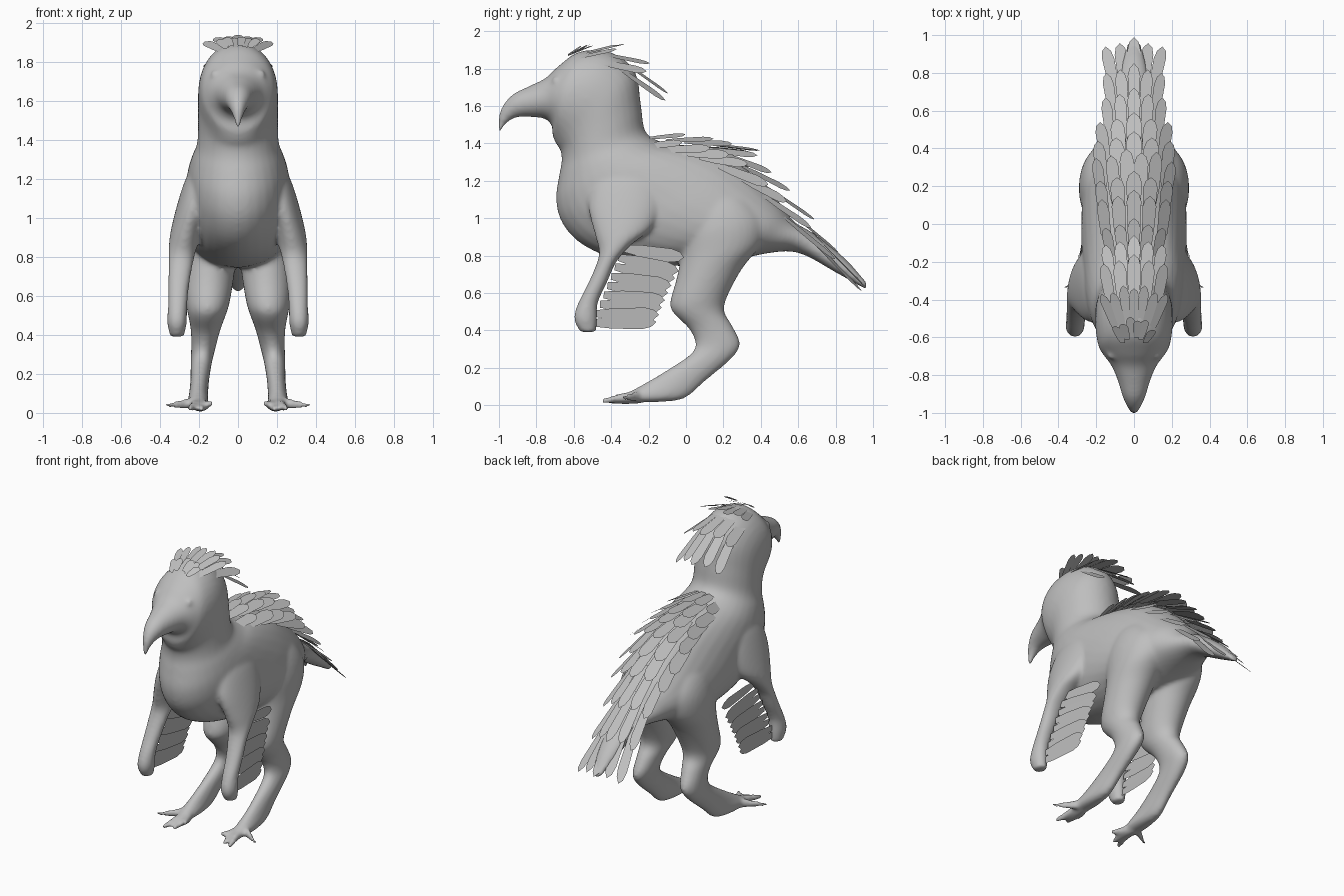
import bpy, bmesh, math
from mathutils import Vector

grey = bpy.data.materials.new("plain_grey")
grey.diffuse_color = (0.52, 0.52, 0.52, 1)


def finish(bm, name):
    mesh = bpy.data.meshes.new(name)
    bm.to_mesh(mesh)
    bm.free()
    mesh.materials.append(grey)
    obj = bpy.data.objects.new(name, mesh)
    bpy.context.collection.objects.link(obj)
    return obj


def skin_rings(bm, rings):
    """Bridge closed rings of points into a capped shell."""
    n = len(rings[0])
    vs = [[bm.verts.new(p) for p in r] for r in rings]
    faces = [bm.faces.new(vs[0]), bm.faces.new(vs[-1])]
    for a, b in zip(vs, vs[1:]):
        for i in range(n):
            j = (i + 1) % n
            faces.append(bm.faces.new((a[i], a[j], b[j], b[i])))
    bmesh.ops.recalc_face_normals(bm, faces=faces)


def smooth_path(rows, steps=4):
    """Catmull-Rom interpolation between rows of numbers."""
    out = []
    for i in range(len(rows) - 1):
        quad = [rows[max(0, min(len(rows) - 1, i + k))] for k in (-1, 0, 1, 2)]
        for s in range(steps):
            t = s / steps
            out.append([b + .5 * t * (c - a + t * (2*a - 5*b + 4*c - d + t * (3*(b - c) + d - a)))
                        for a, b, c, d in zip(*quad)])
    return out + [rows[-1]]


def loft(bm, sections, side=1, n=32):
    """Section: front y, z, back y, z, centre x, half width."""
    rings = []
    for y1, z1, y2, z2, x, w in smooth_path(sections):
        ring = []
        for i in range(n):
            a = 2 * math.pi * i / n
            k = (1 + math.cos(a)) / 2
            ring.append((side * (x + w * math.sin(a)),
                         y1 + (y2 - y1) * k, z1 + (z2 - z1) * k))
        rings.append(ring)
    skin_rings(bm, rings)


def toe(bm, points, radii, side):
    """Tapered toe with upright rings."""
    rings = []
    for (x, y, z), r in zip(points, radii):
        rings.append([(side * (x + r * math.cos(i * math.pi / 5)), y,
                       z + r * math.sin(i * math.pi / 5)) for i in range(10)])
    skin_rings(bm, rings)


def feather(bm, root, tip, across, half):
    """Flat blade, widest near its blunt pointed end."""
    root, tip = Vector(root), Vector(tip)
    across = Vector(across).normalized()
    shape = [(0, .5), (.3, .85), (.78, 1), (.92, .7)]
    pts = [root.lerp(tip, t) + across * half * w for t, w in shape] + [tip]
    pts += [root.lerp(tip, t) - across * half * w for t, w in reversed(shape)]
    bm.faces.new([bm.verts.new(p) for p in pts])


# Beak, head, neck, trunk and tail
TRUNK = [
    (-1.0, 1.45, -1.006, 1.49, 0, .012), (-.955, 1.51, -.992, 1.58, 0, .032),
    (-.90, 1.54, -.93, 1.66, 0, .06), (-.82, 1.54, -.83, 1.71, 0, .088),
    (-.75, 1.53, -.75, 1.75, 0, .12), (-.715, 1.49, -.68, 1.815, 0, .158),
    (-.715, 1.45, -.57, 1.89, 0, .188), (-.705, 1.42, -.41, 1.89, 0, .203),
    (-.69, 1.39, -.275, 1.79, 0, .205), (-.67, 1.36, -.24, 1.60, 0, .205),
    (-.665, 1.30, -.215, 1.46, 0, .21), (-.68, 1.22, -.12, 1.405, 0, .235),
    (-.695, 1.10, 0, 1.39, 0, .255), (-.665, .98, .12, 1.365, 0, .267),
    (-.57, .87, .25, 1.315, 0, .275), (-.40, .79, .35, 1.24, 0, .28),
    (-.15, .75, .45, 1.14, 0, .27), (.15, .75, .52, 1.06, 0, .23),
    (.42, .81, .58, .98, 0, .155), (.60, .815, .68, .92, 0, .10),
    (.80, .71, .85, .785, 0, .07), (.96, .62, .97, .65, 0, .035)]

# Thigh, shank and foot
LEG = [
    (.08, 1.20, .28, 1.18, .13, .04), (.01, 1.10, .36, 1.08, .14, .11),
    (-.04, .95, .42, .98, .145, .143),
    (-.03, .80, .40, .86, .15, .14), (-.05, .68, .30, .73, .15, .13),
    (-.085, .55, .22, .58, .155, .112), (-.065, .49, .205, .50, .16, .095),
    (.015, .41, .245, .43, .167, .075), (.05, .33, .29, .33, .178, .062),
    (.02, .27, .245, .25, .188, .055), (-.10, .19, .105, .13, .197, .048),
    (-.20, .13, 0, .04, .203, .05), (-.28, .085, -.10, .02, .205, .054),
    (-.34, .055, -.21, .015, .207, .045)]

# Upper arm down to the rounded hand
ARM = [
    (-.44, 1.28, -.25, 1.27, .19, .03), (-.50, 1.18, -.16, 1.22, .20, .068),
    (-.52, 1.05, -.13, 1.10, .23, .08),
    (-.49, .92, -.18, .95, .265, .08), (-.465, .82, -.29, .86, .285, .072),
    (-.485, .74, -.37, .77, .295, .063), (-.53, .64, -.42, .66, .305, .055),
    (-.58, .54, -.47, .55, .31, .05), (-.60, .46, -.475, .46, .313, .05),
    (-.565, .39, -.48, .39, .313, .036)]

TOES = [[(.20, -.24, .045), (.22, -.34, .04), (.25, -.455, .022)],
        [(.20, -.22, .05), (.29, -.29, .045), (.375, -.345, .04)],
        [(.20, -.24, .045), (.17, -.31, .04), (.135, -.38, .05)],
        [(.20, -.26, .04), (.19, -.34, .03), (.185, -.42, .02)]]

bm = bmesh.new()
loft(bm, TRUNK)
for s in (-1, 1):
    loft(bm, LEG, s)
    loft(bm, ARM, s)
    for path in TOES:
        toe(bm, path, (.036, .027, .014), s)
    # Eye bump
    eye = bmesh.ops.create_icosphere(bm, subdivisions=2, radius=.024)
    bmesh.ops.translate(bm, verts=eye["verts"], vec=(s * .119, -.696, 1.735))
body = finish(bm, "body")
# Fuse the shells into one soft skin
remesh = body.modifiers.new("fuse", 'REMESH')
remesh.mode = 'VOXEL'
remesh.voxel_size = .012
remesh.use_smooth_shade = True
soften = body.modifiers.new("soften", 'SMOOTH')
soften.factor = .5
soften.iterations = 12


def feather_rows(name, rows):
    """Row: root y, z, tip y, z, root spread, tip spread, drop, count."""
    bm = bmesh.new()
    for ry, rz, ty, tz, rs, ts, drop, count in rows:
        half = max(.024, ts / count * 1.15)
        for i in range(count):
            u = 2 * i / (count - 1) - 1
            edge = u * u
            lift = .005 * (i % 2)
            root = (u * rs, ry - .03 * edge, rz - drop * edge + lift)
            tip = (u * ts, ty - .05 * edge - .02 * (i % 2), tz - drop * edge + lift)
            feather(bm, root, tip, (1, 0, -2 * drop * u / max(ts, .1)), half)
    return finish(bm, name)


# Crest and nape feathers
feather_rows("head_feathers", [
    (-.60, 1.88, -.49, 1.925, .06, .10, .01, 6),
    (-.56, 1.885, -.32, 1.935, .08, .17, .03, 7),
    (-.46, 1.89, -.16, 1.835, .11, .16, .05, 5),
    (-.34, 1.85, -.06, 1.67, .11, .15, .04, 5)])

# Overlapping feathers from the shoulders to the tail end
feather_rows("back_feathers", [
    (-.20, 1.435, .03, 1.455, .11, .15, .05, 5),
    (-.10, 1.425, .18, 1.435, .14, .17, .06, 5),
    (.0, 1.42, .28, 1.41, .15, .18, .07, 5),
    (.10, 1.40, .40, 1.365, .16, .20, .08, 6),
    (.20, 1.36, .49, 1.26, .16, .19, .08, 5),
    (.31, 1.29, .59, 1.16, .14, .18, .07, 5),
    (.43, 1.18, .72, 1.0, .12, .15, .05, 5),
    (.55, 1.05, .85, .82, .10, .145, .04, 5),
    (.68, .93, .99, .635, .09, .15, .025, 5)])

# Wing feathers trailing from each arm
bm = bmesh.new()
for s in (-1, 1):
    for i in range(9):
        t = i / 8
        x = .28 + .03 * t + .004 * (i % 2)
        root = Vector((s * x, -.34 - .16 * t, .84 - .40 * t))
        tip = Vector((s * (x - .02), -.01 - .15 * t ** .8, .755 - .31 * t))
        if i == 0:
            tip.z = .79
        d = tip - root
        feather(bm, root, tip, (s * .02, -d.z, d.y), .037)
finish(bm, "wing_feathers")
